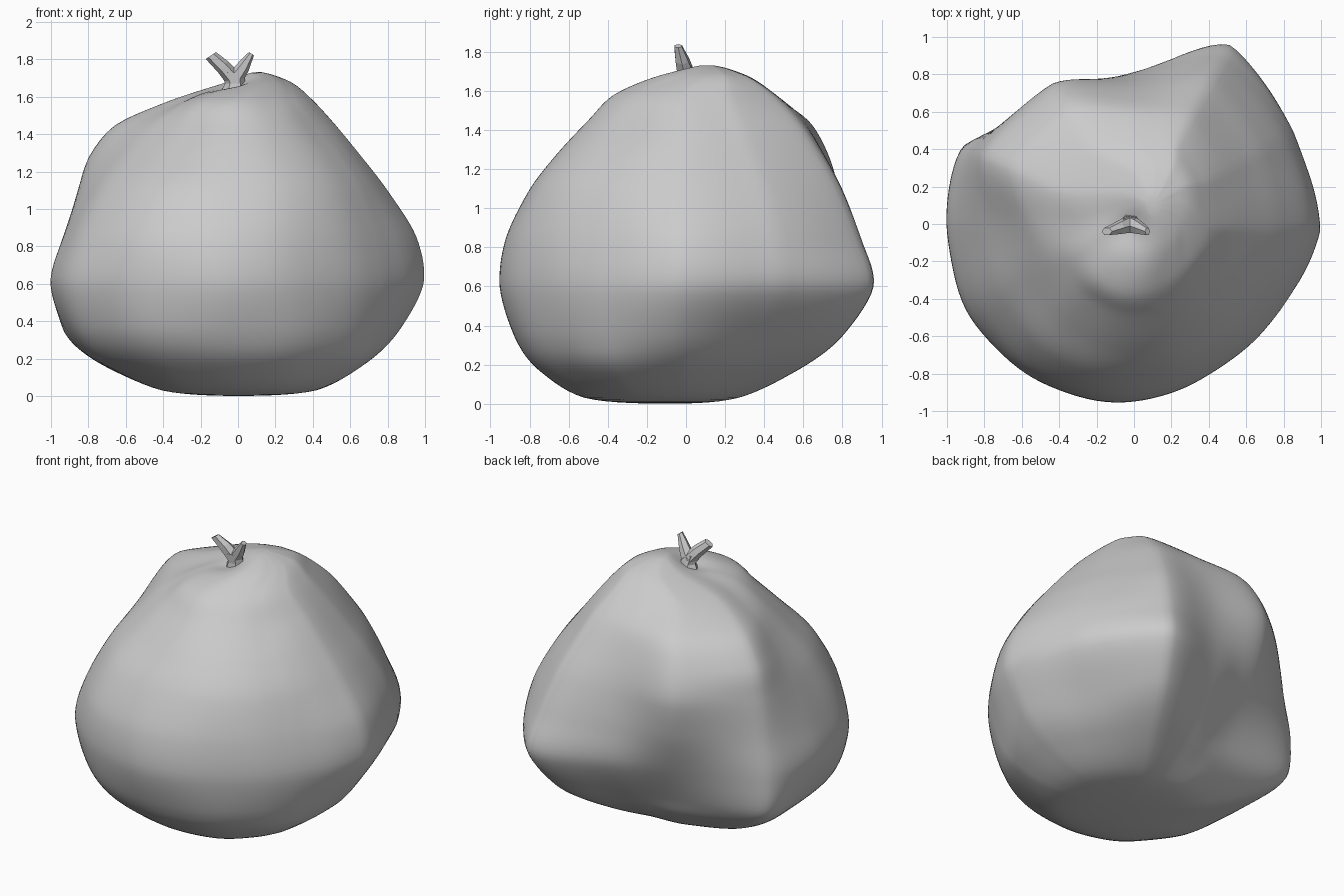
import bpy, bmesh, math
from mathutils import Vector

if "Cube" in bpy.data.objects:
    bpy.data.objects.remove(bpy.data.objects["Cube"])

# Sack body: height -> radius at each of the 12 directions below (counter-clockwise from +x)
ANGLES = [-2, 30, 62, 90, 120, 155, 180, 210, 240, 270, 300, 330]
CREASE = [.4, .4, .4, .2, .4, .2, 0, 0, 0, 0, .1, .4]   # round 0 .. faceted 1, per span
ROWS = [
    (0.03, [.40, .33, .30, .26, .30, .40, .40, .46, .52, .52, .52, .48]),
    (0.18, [.69, .62, .66, .52, .53, .78, .75, .79, .79, .76, .75, .75]),
    (0.34, [.86, .79, .90, .66, .62, .98, .91, .94, .92, .87, .85, .85]),
    (0.60, [1.0, .98, 1.09, .80, .74, 1.0, 1.0, 1.01, .98, .95, .90, .91]),
    (0.85, [.96, .94, 1.01, .80, .83, .96, .93, .94, .95, .92, .87, .87]),
    (1.10, [.80, .81, .89, .76, .87, .92, .82, .80, .82, .80, .78, .77]),
    (1.28, [.66, .68, .77, .70, .82, .87, .70, .64, .65, .66, .65, .64]),
    (1.45, [.52, .55, .64, .61, .70, .72, .54, .47, .48, .50, .49, .48]),
    (1.58, [.40, .44, .50, .46, .46, .40, .29, .30, .35, .37, .36, .37]),
    (1.68, [.18, .20, .22, .21, .20, .17, .15, .16, .21, .24, .21, .18]),
]
PER, STEPS = 10, 7
N = 12 * PER


def spline(a, b, c, d, t):
    return b + (c - a) * (0.5 * t) + (a * 2 - b * 5 + c * 4 - d) * (0.5 * t * t) \
        + (b * 3 - a - c * 3 + d) * (0.5 * t ** 3)


def ring(z, radii):
    shift = 0.1 if z > 1.6 else 0.0      # crown leans to the back right
    keys = [Vector((shift + r * math.cos(math.radians(a)),
                    shift + r * math.sin(math.radians(a)), z))
            for a, r in zip(ANGLES, radii)]
    pts = []
    for k in range(12):
        q = [keys[(k + j) % 12] for j in (-1, 0, 1, 2)]
        for s in range(PER):
            t = s / PER
            pts.append(spline(*q, t).lerp(q[1].lerp(q[2], t), CREASE[k]))
    return pts


def add_object(name, bm):
    bmesh.ops.recalc_face_normals(bm, faces=bm.faces)
    mesh = bpy.data.meshes.new(name)
    bm.to_mesh(mesh)
    bm.free()
    obj = bpy.data.objects.new(name, mesh)
    bpy.context.collection.objects.link(obj)
    return obj


def bridge(bm, rings):
    loops = [[bm.verts.new(p) for p in r] for r in rings]
    for lo, hi in zip(loops, loops[1:]):
        n = len(lo)
        for i in range(n):
            bm.faces.new((lo[i], lo[(i + 1) % n], hi[(i + 1) % n], hi[i]))
    bm.faces.new(loops[0])
    bm.faces.new(loops[-1])


# Body rings, closed by poles and mirrored phantom rings for round caps
rings = [ring(*row) for row in ROWS]
bottom, top = [Vector((0, -.1, 0))] * N, [Vector((.1, .1, 1.735))] * N
flip = lambda r: r[N // 2:] + r[:N // 2]
cage = [flip(rings[0]), bottom] + rings + [top, flip(rings[-1])]
fine = []
for k in range(1, len(cage) - 2):
    for s in range(STEPS):
        if k == 1 and s == 0:
            continue
        t = s / STEPS
        fine.append([spline(*[cage[k + j][i] for j in (-1, 0, 1, 2)], t)
                     .lerp(cage[k][i].lerp(cage[k + 1][i], t), 0.15) for i in range(N)])

# Shallow folds and the dimple around the knot
for r in fine:
    for i, p in enumerate(r):
        a = math.tau * i / N
        fold = math.sin(9 * a + 3 * p.z) * math.sin(4 * a - 2 * p.z)
        p.xy *= 1 + 0.005 * fold
        d = (p.xy - Vector((-.02, -.03))).length
        if p.z > 1.4:
            p.z -= 0.04 * math.exp(-(d / .1) ** 2)
        p.z = max(p.z, 0)

bm = bmesh.new()
bridge(bm, fine)
bmesh.ops.smooth_vert(bm, verts=bm.verts, factor=0.5, use_axis_x=True,
                      use_axis_y=True, use_axis_z=True)
sack = add_object("sack_body", bm)
for poly in sack.data.polygons:
    poly.use_smooth = True


# Knot: a pinched neck and two flared, flat-faced ears
def tube(name, stations, sides=6):
    bm = bmesh.new()
    out = []
    for (x, y, z), rx, ry, tilt in stations:
        c, s = math.cos(tilt), math.sin(tilt)
        out.append([Vector((x + rx * math.cos(a) * c, y + ry * math.sin(a),
                            z + rx * math.cos(a) * s))
                    for a in (math.tau * i / sides for i in range(sides))])
    bridge(bm, out)
    return add_object(name, bm)


tube("knot_neck", [((-.02, .01, 1.61), .08, .07, 0), ((-.015, 0, 1.67), .055, .05, 0),
                   ((-.025, -.01, 1.73), .06, .045, 0)])
tube("knot_ear_left", [((-.02, 0, 1.69), .045, .05, .6), ((-.08, -.02, 1.76), .04, .038, .8),
                       ((-.145, -.04, 1.82), .033, .022, .6)])
tube("knot_ear_right", [((-.02, 0, 1.69), .045, .05, -.6), ((.03, -.02, 1.76), .036, .038, -.8),
                        ((.072, -.04, 1.83), .016, .022, -.6)])
